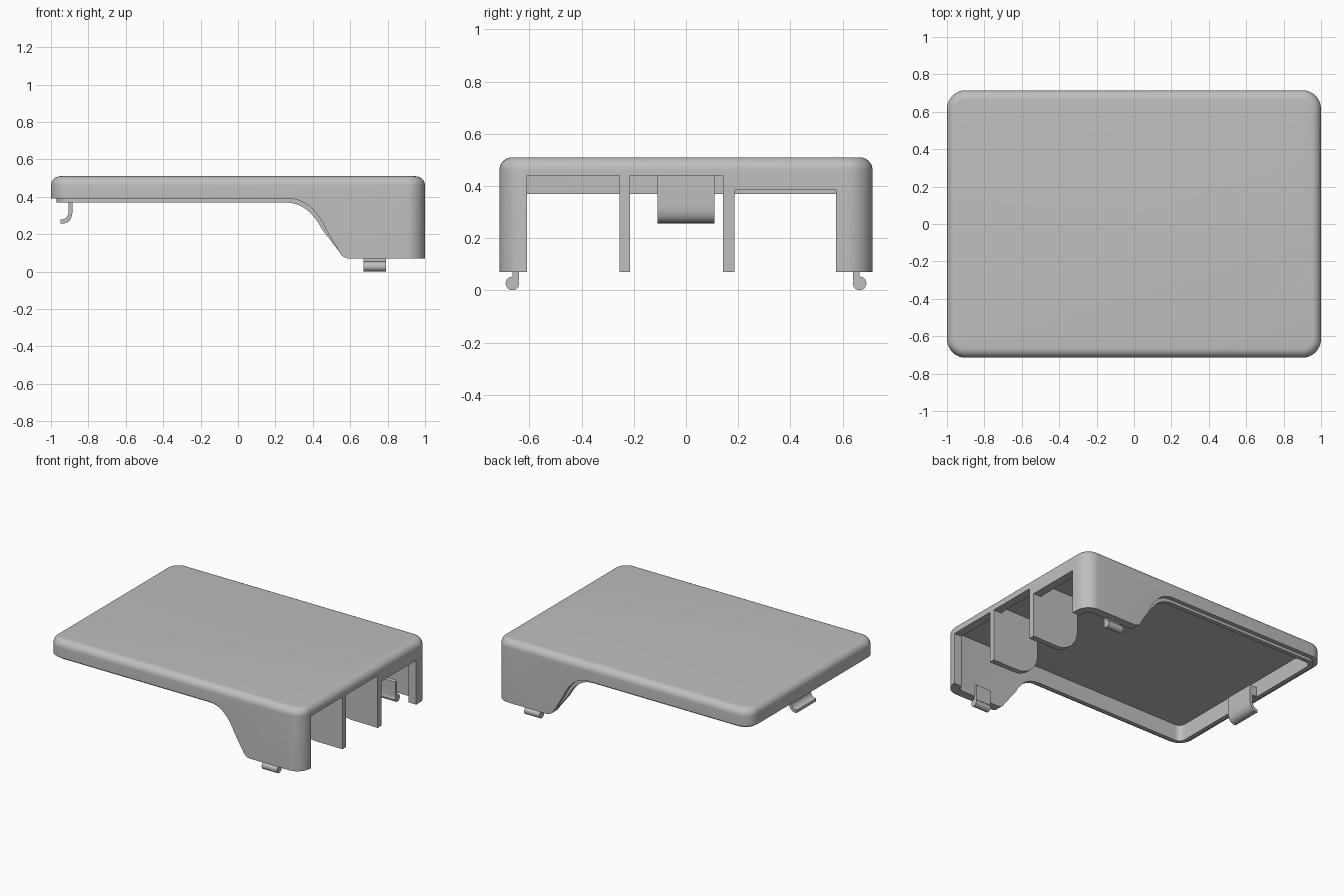
import bpy, bmesh, math
from mathutils import Vector

default_cube = bpy.data.objects.get("Cube")
if default_cube:
    bpy.data.objects.remove(default_cube, do_unlink=True)

# Material
GREY = (0.52, 0.52, 0.52, 1)
grey = bpy.data.materials.new("plain grey plastic")
grey.use_nodes = True
grey.diffuse_color = GREY
bsdf = next(n for n in grey.node_tree.nodes if n.type == 'BSDF_PRINCIPLED')
bsdf.inputs["Base Color"].default_value = GREY


def make_object(name, bm):
    bmesh.ops.recalc_face_normals(bm, faces=bm.faces)
    mesh = bpy.data.meshes.new(name)
    bm.to_mesh(mesh)
    bm.free()
    mesh.materials.append(grey)
    obj = bpy.data.objects.new(name, mesh)
    bpy.context.collection.objects.link(obj)
    return obj


def add_prism(bm, profile, axis, low, high):
    """Extrude a 2D profile along x (profile in y, z) or y (profile in x, z)."""
    place = {'X': lambda a, b: (low, a, b), 'Y': lambda a, b: (a, low, b)}[axis]
    face = bm.faces.new([bm.verts.new(place(a, b)) for a, b in profile])
    push = Vector((high - low, 0, 0)) if axis == 'X' else Vector((0, high - low, 0))
    grown = bmesh.ops.extrude_face_region(bm, geom=[face], use_keep_orig=True)["geom"]
    bmesh.ops.translate(bm, vec=push, verts=[g for g in grown if isinstance(g, bmesh.types.BMVert)])


def prism(name, profile, axis, low, high):
    bm = bmesh.new()
    add_prism(bm, profile, axis, low, high)
    return make_object(name, bm)


def rounded_box(name, half_x, half_y, bottom, top, corner=0, top_round=0):
    bm = bmesh.new()
    bmesh.ops.create_cube(bm, size=2)
    for v in bm.verts:
        v.co = (v.co.x * half_x, v.co.y * half_y, top if v.co.z > 0 else bottom)
    if corner:
        upright = [e for e in bm.edges if abs(e.verts[0].co.z - e.verts[1].co.z) > 0.01]
        bmesh.ops.bevel(bm, geom=upright, offset=corner, segments=10, profile=0.5, affect='EDGES')
    if top_round:
        rim = [e for e in bm.edges if all(v.co.z > top - 0.001 for v in e.verts)]
        bmesh.ops.bevel(bm, geom=rim, offset=top_round, segments=8, profile=0.5, affect='EDGES')
    return make_object(name, bm)


def combine(target, tool, operation):
    mod = target.modifiers.new("combine", 'BOOLEAN')
    mod.operation, mod.object, mod.solver = operation, tool, 'EXACT'
    bpy.context.view_layer.objects.active = target
    bpy.ops.object.modifier_apply(modifier=mod.name)
    bpy.data.objects.remove(tool, do_unlink=True)


def bend(start, control, end, steps=12):
    a, b, c = Vector(start), Vector(control), Vector(end)
    return [tuple(a.lerp(b, i / steps).lerp(b.lerp(c, i / steps), i / steps)) for i in range(steps + 1)]


def arc(center, radius, start, end, steps=12):
    angles = [math.radians(start + (end - start) * i / steps) for i in range(steps + 1)]
    return [(center[0] + radius * math.cos(t), center[1] + radius * math.sin(t)) for t in angles]


def trim_underside(target, edge, shoulder):
    """Cut the low side profile: shallow on the left, sweeping down to a deep end."""
    x, z = shoulder
    profile = [(-1.2, -0.2), (-1.2, edge)]
    profile += bend((x - 0.2, edge), (x - 0.075, edge), (x, z))
    profile += bend((0.54, 0.108), (0.56, 0.07), (0.595, 0.07), 6)
    profile += [(1.2, 0.07), (1.2, -0.2)]
    combine(target, prism("underside_cutter", profile, 'Y', -1, 1), 'DIFFERENCE')


# Hollow shell with an inner lip below the outer wall
TOP, CEILING, WALL = 0.51, 0.485, 0.06
shell = rounded_box("case_shell", 1, 0.715, 0, TOP, 0.1, 0.05)
trim_underside(shell, 0.39, (0.47, 0.225))
lip = rounded_box("inner_lip", 0.97, 0.685, 0, 0.47, 0.075)
trim_underside(lip, 0.37, (0.45, 0.225))
combine(shell, lip, 'UNION')
combine(shell, rounded_box("cavity", 1 - WALL, 0.715 - WALL, -0.1, CEILING, 0.045), 'DIFFERENCE')

# Three socket openings in the deep end
for low, high, top in ((-0.61, -0.255, 0.44), (-0.215, 0.142, 0.44), (0.185, 0.575, 0.385)):
    hole = prism("opening", [(low, -0.1), (high, -0.1), (high, top), (low, top)], 'X', 0.8, 1.2)
    combine(shell, hole, 'DIFFERENCE')

# Divider fins with a rounded lower corner
parts = [shell]
fin = [(0.95, 0.49), (0.95, 0.07)] + arc((0.8, 0.24), 0.17, 270, 180) + [(0.63, 0.49)]
for name, y in (("right_divider_fin", -0.235), ("left_divider_fin", 0.1635)):
    parts.append(prism(name, fin, 'Y', y - 0.019, y + 0.019))

# Side clips: a neck ending in a round bead
for name, side in (("right_clip", -1), ("left_clip", 1)):
    bm = bmesh.new()
    neck = [(0.64, 0.04), (0.665, 0.04), (0.665, 0.16), (0.64, 0.15)]
    bead = arc((0.665, 0.027), 0.026, 0, 345, 23)
    for outline in (neck, bead):
        add_prism(bm, [(side * y, z) for y, z in outline], 'X', 0.67, 0.79)
    parts.append(make_object(name, bm))

# End hook curling outward
hook = [(-0.945, 0.44), (-0.945, 0.375), (-0.905, 0.37)]
hook += bend((-0.905, 0.33), (-0.905, 0.28), (-0.948, 0.278), 8)
hook += bend((-0.948, 0.258), (-0.885, 0.25), (-0.885, 0.33), 10) + [(-0.885, 0.44)]
parts.append(prism("end_hook", hook, 'Y', -0.11, 0.11))

# Smooth the rounded surfaces, keep creases sharp
bpy.ops.object.select_all(action='DESELECT')
for part in parts:
    part.select_set(True)
bpy.context.view_layer.objects.active = shell
bpy.ops.object.shade_smooth_by_angle(angle=math.radians(30))
